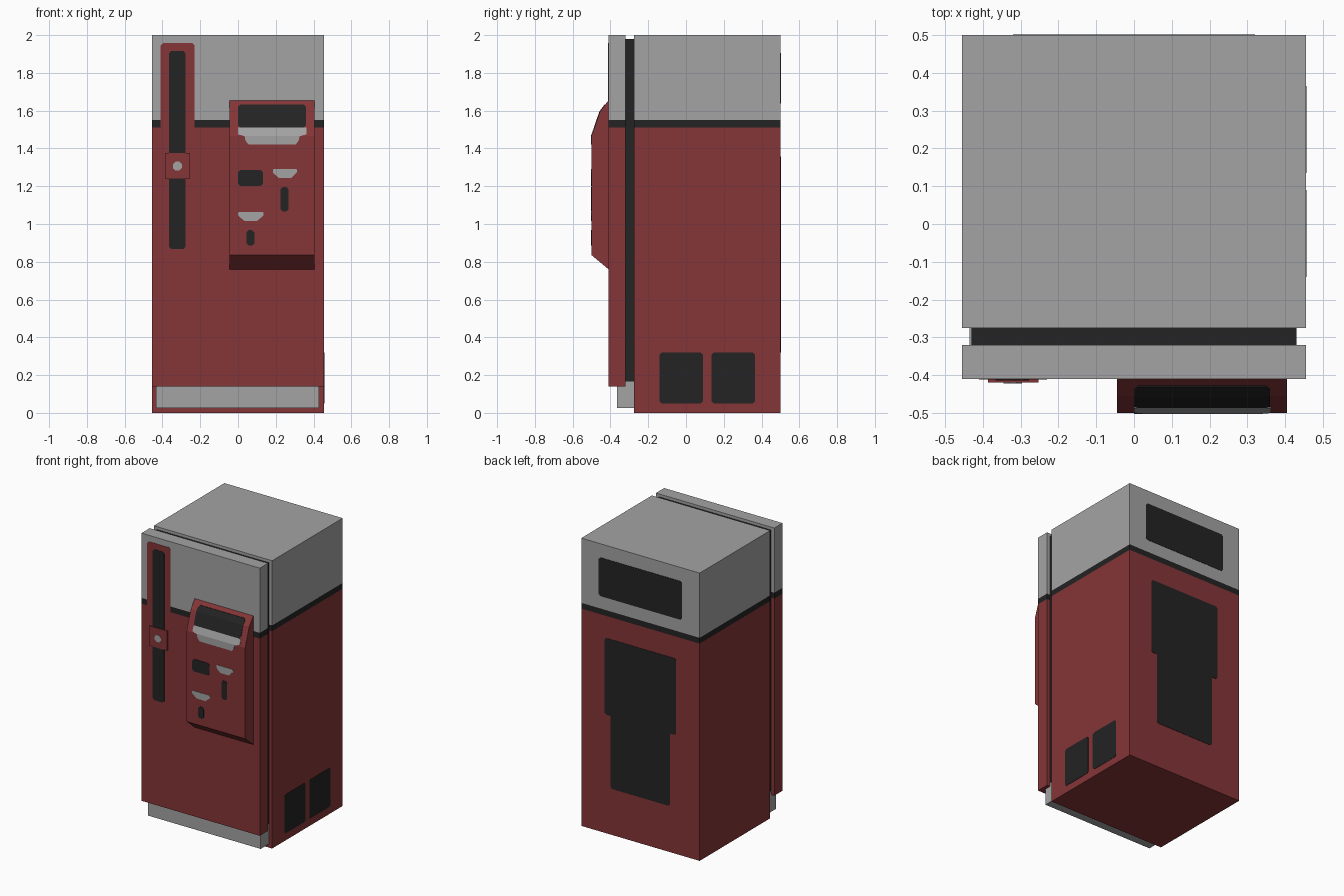
import bpy, bmesh
from mathutils import Vector

if "Cube" in bpy.data.objects:
    bpy.data.objects.remove(bpy.data.objects["Cube"])


def material(name, rgb):
    m = bpy.data.materials.new(name)
    m.diffuse_color = (*rgb, 1)
    m.use_nodes = True
    m.node_tree.nodes["Principled BSDF"].inputs["Base Color"].default_value = m.diffuse_color
    return m


RED = material("red paint", (0.235, 0.036, 0.039))
GREY = material("light grey", (0.37, 0.37, 0.375))
BLACK = material("black", (0.017, 0.017, 0.017))


def finish(name, bm, mats):
    bmesh.ops.recalc_face_normals(bm, faces=bm.faces)
    me = bpy.data.meshes.new(name)
    bm.to_mesh(me)
    bm.free()
    for m in mats:
        me.materials.append(m)
    ob = bpy.data.objects.new(name, me)
    bpy.context.collection.objects.link(ob)
    return ob


def cut(bm, axis, value):
    bmesh.ops.bisect_plane(bm, geom=bm.verts[:] + bm.edges[:] + bm.faces[:],
                           plane_co=axis * value, plane_no=axis)


def box(name, lo, hi, mats, bands=()):
    """Box between two corners; each height band takes the next material."""
    bm = bmesh.new()
    bmesh.ops.create_cube(bm, size=1)
    for v in bm.verts:
        v.co = [(lo[i] + hi[i]) / 2 + v.co[i] * (hi[i] - lo[i]) for i in range(3)]
    for z in bands:
        cut(bm, Vector((0, 0, 1)), z)
    for f in bm.faces:
        f.material_index = sum(f.calc_center_median().z > z for z in bands)
    return finish(name, bm, mats)


def rect(u0, u1, v0, v1, c=0.012):
    """Rectangle outline with clipped corners."""
    return [(u0 + c, v0), (u1 - c, v0), (u1, v0 + c), (u1, v1 - c),
            (u1 - c, v1), (u0 + c, v1), (u0, v1 - c), (u0, v0 + c)]


def plate(name, outline, mat, place, out, thick=0.002, folds=()):
    """Thin plate laid on a surface; place maps (u, v) onto that surface."""
    bm = bmesh.new()
    bm.faces.new([bm.verts.new((u, 0, v)) for u, v in outline])
    for z in folds:
        cut(bm, Vector((0, 0, 1)), z)
    for v in bm.verts:
        v.co = place(v.co.x, v.co.z)
    ext = bmesh.ops.extrude_face_region(bm, geom=bm.faces[:])
    for v in ext["geom"]:
        if isinstance(v, bmesh.types.BMVert):
            v.co += Vector(out) * thick
    return finish(name, bm, [mat])


# Cabinet, door, seal between them and kick plate
bands = (1.51, 1.55)
box("cabinet", (-0.455, -0.275, 0), (0.455, 0.5, 2), [RED, BLACK, GREY], bands)
box("door", (-0.455, -0.41, 0.14), (0.455, -0.32, 2), [RED, BLACK, GREY], bands)
box("door_seal", (-0.43, -0.325, 0.165), (0.43, -0.27, 1.98), [BLACK])
box("kick_plate", (-0.435, -0.365, 0.025), (0.43, -0.27, 0.165), [GREY])

# Console: side profile (y, z) extruded across x
profile = [(-0.41, 1.655), (-0.455, 1.597), (-0.5, 1.467), (-0.5, 0.835), (-0.41, 0.76)]
bm = bmesh.new()
side = bm.faces.new([bm.verts.new((-0.045, y, z)) for y, z in profile])
ext = bmesh.ops.extrude_face_region(bm, geom=[side])
bmesh.ops.translate(bm, vec=(0.45, 0, 0),
                    verts=[v for v in ext["geom"] if isinstance(v, bmesh.types.BMVert)])
finish("console", bm, [RED])


def on_console(u, z):
    """Point on the console front, following its sloped top."""
    for (y1, z1), (y0, z0) in zip(profile, profile[1:]):
        if z0 <= z <= z1:
            return Vector((u, y0 + (y1 - y0) * (z - z0) / (z1 - z0), z))


def console_plate(name, outline, mat):
    plate(name, outline, mat, on_console, (0, -1, 0), 0.003, (1.597, 1.467))


def scoop(u0, u1, v0, v1):
    """Tray outline that narrows downwards."""
    w, h = u1 - u0, v1 - v0
    return [(u0 + 0.25 * w, v0), (u1 - 0.25 * w, v0), (u1 - 0.1 * w, v0 + 0.35 * h),
            (u1, v0 + 0.6 * h), (u1, v1 - 0.1 * h), (u1 - 0.04 * w, v1),
            (u0 + 0.04 * w, v1), (u0, v1 - 0.1 * h), (u0, v0 + 0.6 * h),
            (u0 + 0.1 * w, v0 + 0.35 * h)]


# Console details
console_plate("display", rect(0, 0.36, 1.512, 1.632), BLACK)
console_plate("display_tray", [(0, 1.512), (0, 1.475), (0.035, 1.465), (0.04, 1.44),
                               (0.057, 1.42), (0.305, 1.42), (0.32, 1.44),
                               (0.327, 1.465), (0.363, 1.475), (0.363, 1.512)], GREY)
console_plate("bill_slot", rect(0, 0.132, 1.2, 1.285), BLACK)
console_plate("coin_slot", rect(0.225, 0.267, 1.065, 1.195), BLACK)
console_plate("return_slot", rect(0.045, 0.087, 0.885, 0.967), BLACK)
console_plate("upper_tray", scoop(0.185, 0.312, 1.243, 1.292), GREY)
console_plate("lower_tray", scoop(0, 0.135, 1.017, 1.064), GREY)


# Door handle strip and lock
def on_door(u, v):
    return Vector((u, -0.41, v))


plate("strip_surround", rect(-0.41, -0.23, 1.5, 1.957), RED, on_door, (0, -1, 0), 0.002)
plate("handle_strip", rect(-0.366, -0.278, 0.868, 1.915), BLACK, on_door, (0, -1, 0), 0.004)
box("lock_plate", (-0.387, -0.42, 1.24), (-0.253, -0.405, 1.377), [RED])
plate("lock", rect(-0.345, -0.297, 1.282, 1.33, 0.014), GREY,
      lambda u, v: Vector((u, -0.42, v)), (0, -1, 0))

# Side vents
for i, y in enumerate((-0.14, 0.135)):
    plate(f"side_vent_{i + 1}", rect(y, y + 0.23, 0.05, 0.32), BLACK,
          lambda u, v: Vector((0.455, u, v)), (1, 0, 0))


# Back panels
def on_back(u, v):
    return Vector((u, 0.5, v))


plate("upper_back_panel", rect(-0.32, 0.32, 1.637, 1.905), BLACK, on_back, (0, 1, 0))
c = 0.012
half = [(0.228 - c, 0.32), (0.228, 0.32 + c), (0.228, 0.825), (0.275 - c, 0.825),
        (0.275, 0.825 + c), (0.275, 1.357 - c), (0.275 - c, 1.357)]
plate("lower_back_panel", half + [(-u, v) for u, v in reversed(half)], BLACK,
      on_back, (0, 1, 0))
